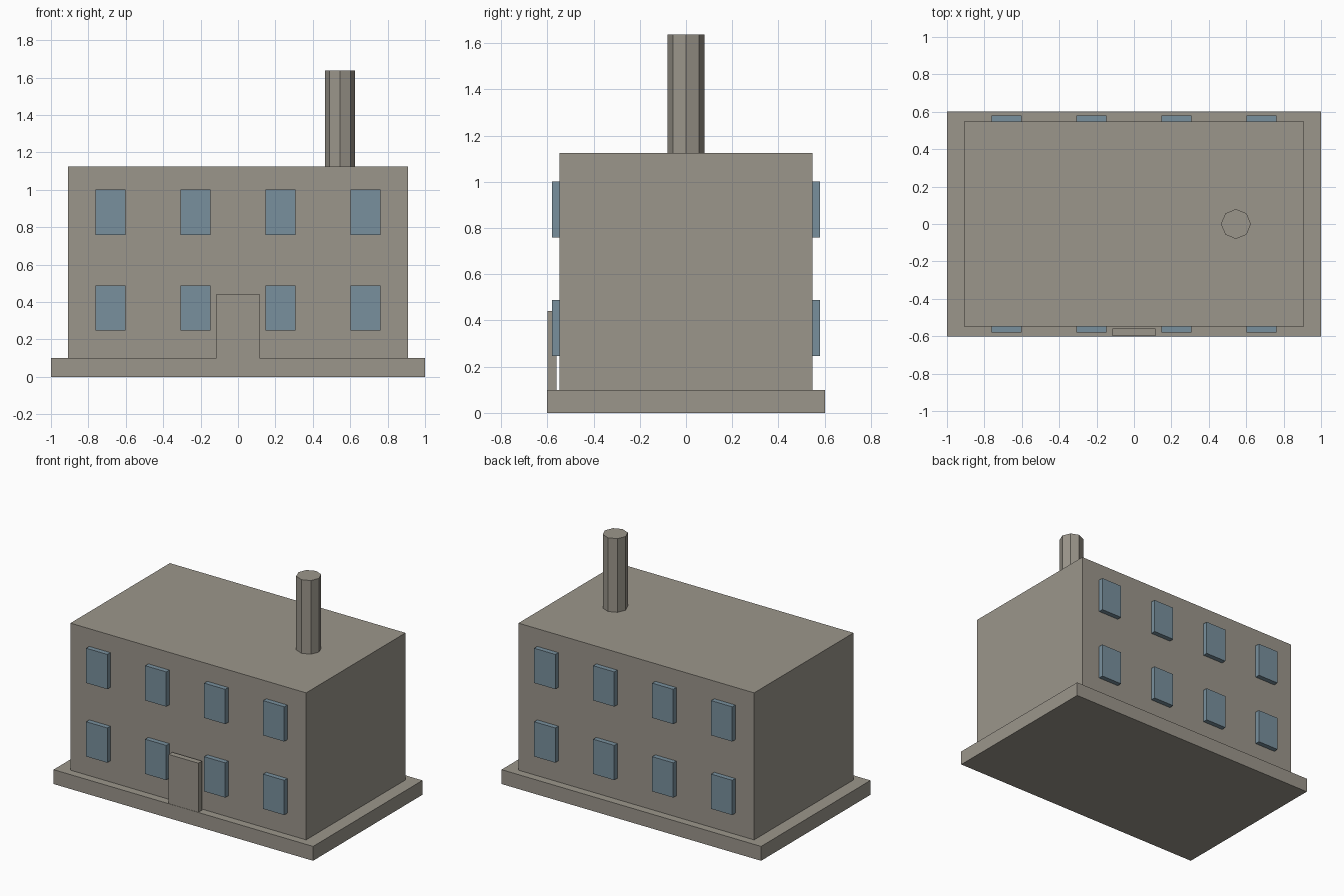
import bpy
from mathutils import Vector

default = bpy.data.objects.get("Cube")
if default:
    bpy.data.objects.remove(default, do_unlink=True)


def material(name, rgb):
    mat = bpy.data.materials.new(name)
    mat.use_nodes = True
    color = (*rgb, 1)
    mat.diffuse_color = color
    mat.node_tree.nodes["Principled BSDF"].inputs["Base Color"].default_value = color
    return mat


def finish(name, mat):
    obj = bpy.context.object
    obj.name = obj.data.name = name
    obj.data.materials.append(mat)
    return obj


def box(name, low, high, mat):
    low, high = Vector(low), Vector(high)
    bpy.ops.mesh.primitive_cube_add(size=1, location=(low + high) / 2)
    obj = finish(name, mat)
    obj.scale = high - low
    bpy.ops.object.transform_apply(location=False, rotation=False, scale=True)
    return obj


stone = material("warm_grey_stone", (0.33, 0.305, 0.26))
glass = material("blue_glass", (0.19, 0.28, 0.34))

# Plinth, main block and the door slab standing just off the wall
WALL_Y = 0.547
ROOF_Z = 1.124
box("plinth", (-1, -0.602, 0), (1, 0.602, 0.1), stone)
box("main_block", (-0.908, -WALL_Y, 0.1), (0.908, WALL_Y, ROOF_Z), stone)
box("door", (-0.115, -0.6, 0.1), (0.115, -0.56, 0.442), stone)

# Octagonal chimney
CHIMNEY_TOP = 1.637
bpy.ops.mesh.primitive_cylinder_add(
    vertices=8, radius=0.08, depth=CHIMNEY_TOP - ROOF_Z,
    location=(0.545, 0, (CHIMNEY_TOP + ROOF_Z) / 2))
finish("chimney", stone)

# Two storeys of four windows on the front and back walls
for side, sign in (("front", -1), ("back", 1)):
    for floor, bottom in (("lower", 0.247), ("upper", 0.759)):
        for i in range(4):
            x = (i - 1.5) * 0.4545
            y = sorted((sign * WALL_Y, sign * 0.581))
            box(f"{side}_{floor}_window_{i + 1}",
                (x - 0.081, y[0], bottom), (x + 0.081, y[1], bottom + 0.242), glass)
